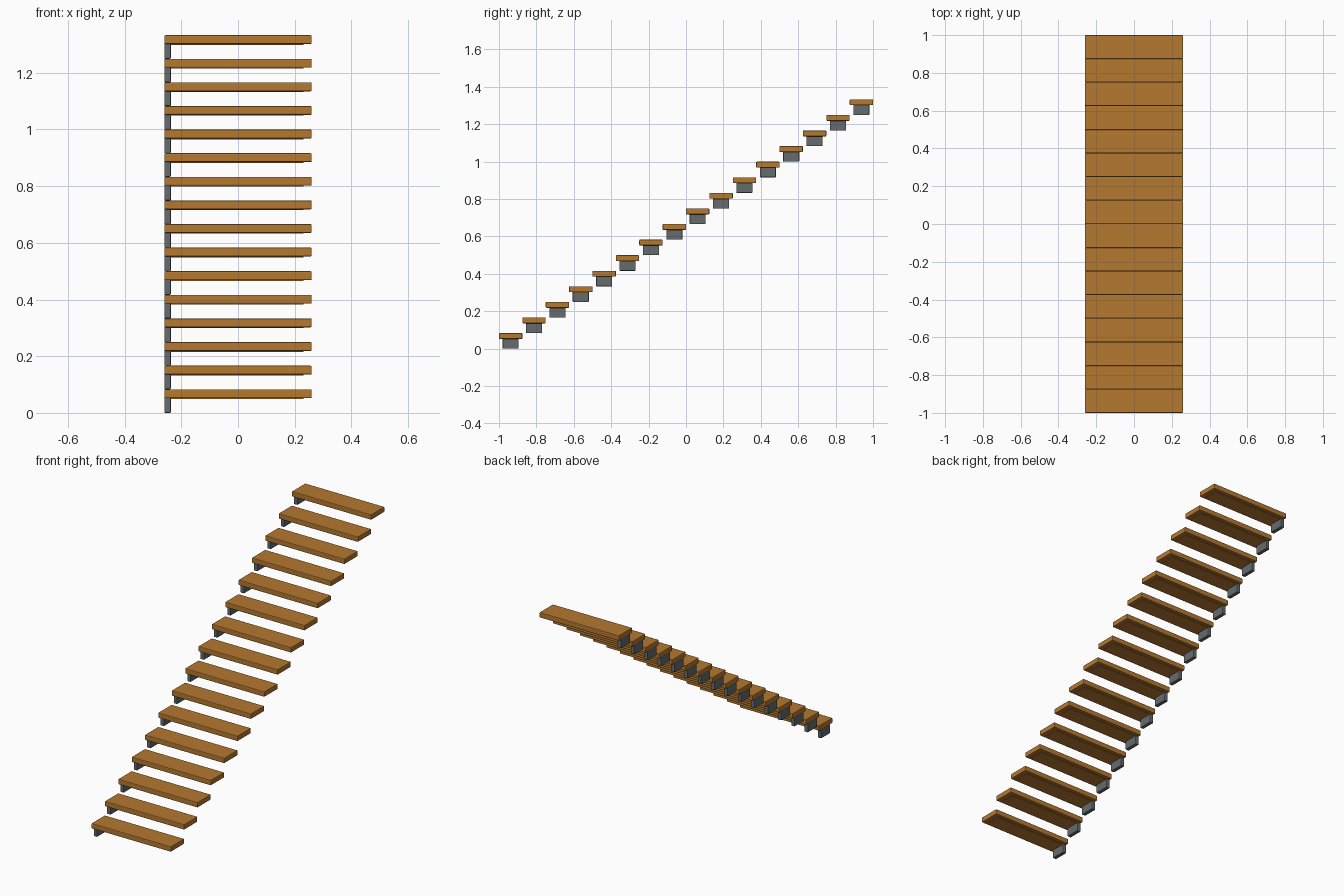
import bpy, bmesh

if "Cube" in bpy.data.objects:
    bpy.data.objects.remove(bpy.data.objects["Cube"])

def mat(name, c):
    m = bpy.data.materials.new(name)
    m.diffuse_color = (*c, 1)
    m.use_nodes = True
    m.node_tree.nodes["Principled BSDF"].inputs["Base Color"].default_value = m.diffuse_color
    return m

WOOD = mat("warm wood", (0.46, 0.19, 0.03))
STEEL = mat("grey steel", (0.13, 0.15, 0.155))

def box(name, x, y, z, material, bevel):
    """Box from (min, max) ranges with softened edges."""
    bm = bmesh.new()
    bmesh.ops.create_cube(bm, size=1)
    for v in bm.verts:
        v.co = [r[0] + (r[1] - r[0]) * (c + 0.5) for r, c in zip((x, y, z), v.co)]
    if bevel:
        bmesh.ops.bevel(bm, geom=bm.edges[:], offset=bevel, segments=2,
                        affect='EDGES', profile=0.5)
    me = bpy.data.meshes.new(name)
    bm.to_mesh(me)
    bm.free()
    me.materials.append(material)
    ob = bpy.data.objects.new(name, me)
    bpy.context.collection.objects.link(ob)

STEPS, DEPTH, RISE, HALF = 16, 0.125, 0.0833, 0.26
for i in range(STEPS):
    y, z = -1 + DEPTH * (i + 0.5), RISE * i
    # wooden tread with a thin panel under it
    box(f"tread_{i+1}", (-HALF, HALF), (y - DEPTH/2, y + DEPTH/2),
        (z + 0.052, z + 0.0833), WOOD, 0.004)
    box(f"tread_underside_{i+1}", (-0.236, 0.232), (y - 0.042, y + 0.042),
        (z + 0.049, z + 0.054), WOOD, 0)
    # steel wall bracket at the left end
    box(f"wall_bracket_{i+1}", (-HALF, -0.237), (y - 0.043, y + 0.043),
        (z, z + 0.055), STEEL, 0.003)
